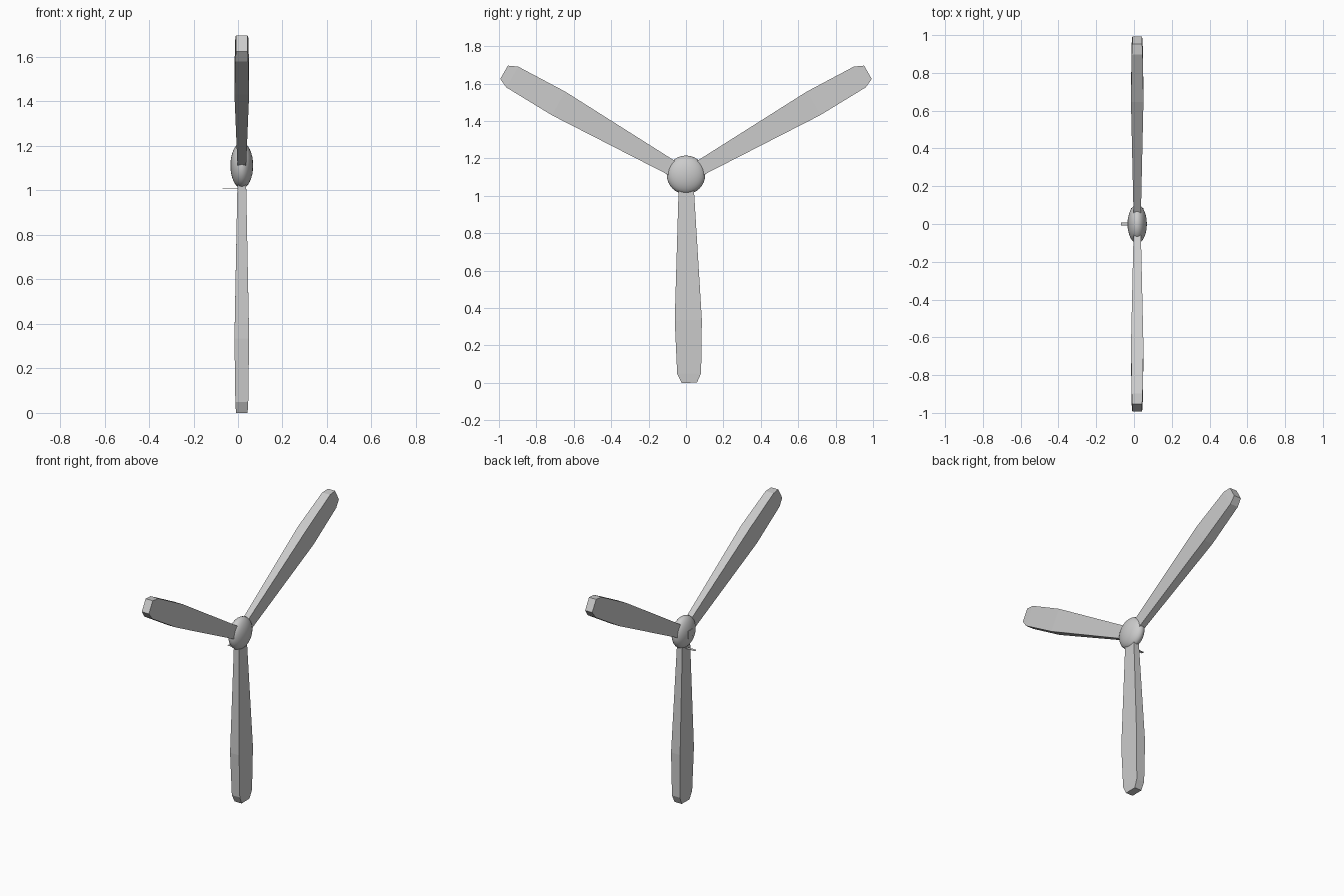
import bpy, bmesh, math
from mathutils import Matrix, Vector

cube = bpy.data.objects.get("Cube")
if cube:
    bpy.data.objects.remove(cube, do_unlink=True)

GREY = (0.6, 0.6, 0.6, 1)
mat = bpy.data.materials.new("light_grey")
mat.use_nodes = True
mat.diffuse_color = GREY
mat.node_tree.nodes["Principled BSDF"].inputs["Base Color"].default_value = GREY

MID_X = 0.017  # rotor plane


def finish(name, bm, smooth=False):
    bmesh.ops.recalc_face_normals(bm, faces=bm.faces)
    for f in bm.faces:
        f.smooth = smooth
    me = bpy.data.meshes.new(name)
    bm.to_mesh(me)
    bm.free()
    me.materials.append(mat)
    ob = bpy.data.objects.new(name, me)
    bpy.context.collection.objects.link(ob)
    return ob


# Blade stations: distance from the centre, half width, half thickness
STATIONS = [(0.02, 0.039, 0.019), (0.11, 0.042, 0.02), (0.785, 0.0725, 0.033),
            (1.07, 0.064, 0.029), (1.12, 0.041, 0.026)]


def blade(name, angle, centre_z):
    """Rectangular sections lofted along a ray in the rotor plane."""
    bm = bmesh.new()
    rings = [[bm.verts.new((sx * t, u, sw * w))
              for sx, sw in ((-1, -1), (1, -1), (1, 1), (-1, 1))]
             for u, w, t in STATIONS]
    for a, b in zip(rings, rings[1:]):
        for i in range(4):
            j = (i + 1) % 4
            bm.faces.new((a[i], a[j], b[j], b[i]))
    bm.faces.new(rings[0])
    bm.faces.new(rings[-1])
    place = Matrix.Translation((MID_X, 0, centre_z)) @ Matrix.Rotation(math.radians(angle), 4, 'X')
    bmesh.ops.transform(bm, matrix=place, verts=bm.verts)
    finish(name, bm)


blade("blade_left", 29.7, 1.105)
blade("blade_right", 150.3, 1.105)
blade("blade_lower", -89.1, 1.12)

# Flattened round hub, poles along the axle
bm = bmesh.new()
bmesh.ops.create_uvsphere(bm, u_segments=32, v_segments=16, radius=1)
shape = (Matrix.Translation((MID_X, 0, 1.112))
         @ Matrix.Diagonal((0.051, 0.103, 0.103, 1))
         @ Matrix.Rotation(math.pi / 2, 4, 'Y'))
bmesh.ops.transform(bm, matrix=shape, verts=bm.verts)
finish("hub", bm, True)


def box(name, centre, size):
    bm = bmesh.new()
    bmesh.ops.create_cube(bm, size=1)
    bmesh.ops.transform(bm, verts=bm.verts,
                        matrix=Matrix.Translation(Vector(centre)) @ Matrix.Diagonal((*size, 1)))
    finish(name, bm)


# Axle plate and thin tab on the mounting side
box("axle_plate", (-0.03, 0, 1.112), (0.009, 0.05, 0.05))
box("mounting_tab", (-0.03, 0, 1.01), (0.08, 0.018, 0.002))
